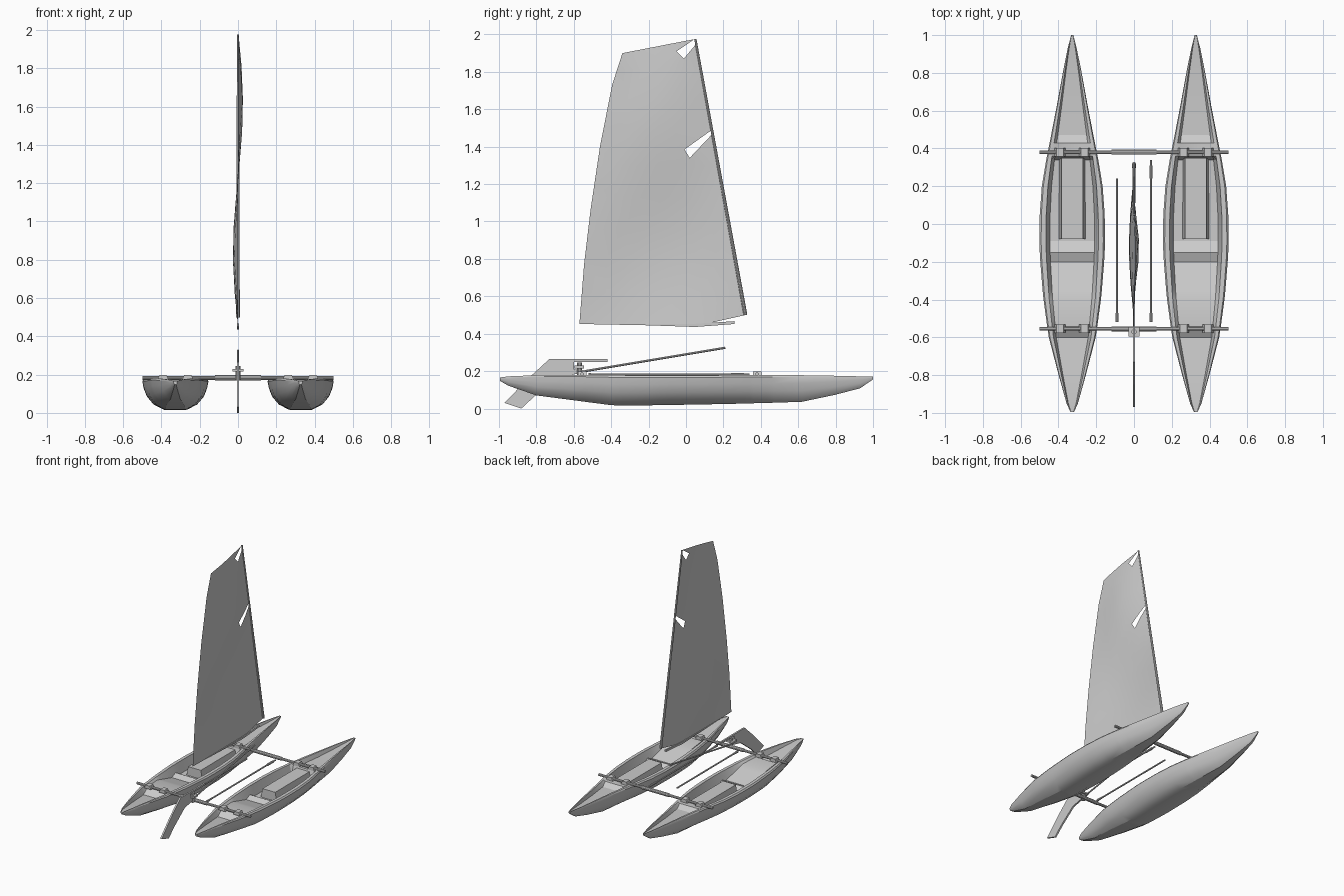
import bpy, bmesh
from math import sin, pi
from mathutils import Vector, Matrix

if "Cube" in bpy.data.objects:
    bpy.data.objects.remove(bpy.data.objects["Cube"])

HX = 0.327  # hull centre line


def finish(name, bm, smooth=None, mirror=False):
    if smooth != 'open':
        bmesh.ops.recalc_face_normals(bm, faces=bm.faces)
    me = bpy.data.meshes.new(name)
    bm.to_mesh(me)
    bm.free()
    ob = bpy.data.objects.new(name, me)
    bpy.context.collection.objects.link(ob)
    if mirror:
        ob.modifiers.new("mirror", 'MIRROR')
    if smooth:
        bpy.ops.object.select_all(action='DESELECT')
        ob.select_set(True)
        bpy.context.view_layer.objects.active = ob
        bpy.ops.object.shade_smooth_by_angle(angle=0.5)
    return ob


def rod(name, a, b, r1, r2=None, sides=10, mirror=False):
    a, b = Vector(a), Vector(b)
    d = b - a
    bm = bmesh.new()
    m = Matrix.Translation((a + b) / 2) @ d.to_track_quat('Z', 'Y').to_matrix().to_4x4()
    bmesh.ops.create_cone(bm, cap_ends=True, segments=sides, radius1=r1,
                          radius2=r1 if r2 is None else r2, depth=d.length, matrix=m)
    return finish(name, bm, 0.5, mirror)


def box(name, loc, size, taper=1.0, mirror=False):
    bm = bmesh.new()
    bmesh.ops.create_cube(bm, size=1)
    for v in bm.verts:
        k = taper if v.co.z > 0 else 1
        v.co = Vector((v.co.x * size[0] * k, v.co.y * size[1], v.co.z * size[2])) + Vector(loc)
    return finish(name, bm, None, mirror)


def side_plate(name, outline, thick, x=0.0):
    bm = bmesh.new()
    f = bm.faces.new([bm.verts.new((x - thick / 2, y, z)) for y, z in outline])
    ext = bmesh.ops.extrude_face_region(bm, geom=[f])
    bmesh.ops.translate(bm, vec=(thick, 0, 0),
                        verts=[v for v in ext['geom'] if isinstance(v, bmesh.types.BMVert)])
    return finish(name, bm)


# hulls: stations of (y, half width, keel z, rim z, deck floor z)
stations = [
    (-0.995, .010, .148, .166, .164), (-0.95, .030, .122, .172, .165),
    (-0.80, .072, .070, .178, .150), (-0.60, .124, .044, .180, .130),
    (-0.54, .133, .036, .180, .168), (-0.40, .152, .018, .178, .165),
    (-0.35, .157, .016, .178, .150), (-0.20, .169, .017, .177, .105),
    (-0.15, .172, .018, .177, .125), (-0.09, .173, .019, .177, .092),
    (0.05, .172, .021, .177, .092), (0.20, .161, .024, .178, .095),
    (0.34, .138, .027, .180, .105), (0.36, .134, .028, .180, .172),
    (0.43, .120, .030, .180, .172), (0.47, .112, .031, .180, .145),
    (0.62, .083, .036, .178, .145), (0.80, .050, .074, .175, .152),
    (0.93, .024, .108, .172, .160), (1.0, .006, .155, .170, .168)]
bm = bmesh.new()
rings = []
for y, w, zk, zg, zr in stations:
    h = zg - zk
    half = [(.36 * w, zk), (.66 * w, zk + .16 * h), (.86 * w, zk + .42 * h), (.96 * w, zk + .70 * h),
            (w, zg - .07 * h), (.95 * w, zg), (.80 * w, zg), (.68 * w, zr)]
    pts = half + [(-x, z) for x, z in reversed(half)]
    rings.append([bm.verts.new((HX + x, y, z)) for x, z in pts])
n = len(rings[0])
for a, b in zip(rings, rings[1:]):
    for i in range(n):
        bm.faces.new((a[i], a[(i + 1) % n], b[(i + 1) % n], b[i]))
bm.faces.new(rings[0])
bm.faces.new(rings[-1])
finish("hulls", bm, 0.5, True)

# raised console between the foot wells
box("cockpit_console", (HX, 0.135, .125), (.14, .43, .075), .8, True)

# cross beams with sleeves and hull brackets
for label, y in (("rear", 0.38), ("front", -0.555)):
    rod(label + "_cross_beam", (-.5, y, .183), (.5, y, .183), .010)
    rod(label + "_beam_sleeve", (-.12, y, .183), (.12, y, .183), .014)
    for side, dx in (("inner", -.065), ("outer", .065)):
        box(label + "_" + side + "_bracket", (HX + dx, y, .186), (.06, .045, .026), .6, True)

# fore-and-aft rods between the hulls
for label, x, y1 in (("left", -.09, .24), ("right", .09, .34)):
    rod(label + "_long_rod", (x, -.52, .18), (x, y1, .18), .006)
    rod(label + "_rod_end", (x, -.52, .18), (x, -.45, .18), .009, .006)
rod("right_rod_grip", (.09, .24, .18), (.09, .31, .18), .009)

# rudder, its mount and the tiller
side_plate("rudder", [(-.97, .03), (-.88, .0), (-.81, .065), (-.68, .165), (-.54, .195),
                      (-.54, .205), (-.6, .21), (-.6, .25), (-.42, .25), (-.42, .265),
                      (-.73, .265), (-.85, .155)], .013)
box("rudder_mount", (0, -.57, .222), (.06, .05, .014))
rod("rudder_pin", (0, -.57, .17), (0, -.57, .245), .014)
rod("tiller", (0, -.54, .2), (0, .21, .325), .006)

# mast along the leading edge of the sail
rod("mast", (0, .318, .5), (0, .05, 1.975), .010, .006)

# sail: notched outline, sliced and given an S-shaped camber
outline = [(-.57, .452), (.05, .44), (.32, .5), (.143, 1.47), (.02, 1.34), (-.008, 1.385),
           (.139, 1.49), (.055, 1.95), (-.012, 1.87), (-.05, 1.91), (.046, 1.975),
           (-.34, 1.9), (-.395, 1.73), (-.46, 1.4), (-.51, 1.065), (-.545, .77)]
bm = bmesh.new()
bm.faces.new([bm.verts.new((0, y, z)) for y, z in outline])
cuts = [((0, 0, .45 + .17 * i), (0, 0, 1)) for i in range(1, 9)]
cuts += [((0, -.5 + .12 * i, .45), (0, 1, .15)) for i in range(1, 7)]
for co, no in cuts:
    bmesh.ops.bisect_plane(bm, geom=bm.verts[:] + bm.edges[:] + bm.faces[:],
                           plane_co=co, plane_no=no)
for v in bm.verts:
    luff = .32 - .183 * (v.co.z - .5)
    chord = .89 - .35 * (v.co.z - .45)
    u = min(max((luff - v.co.y) / chord, 0), 1)
    v.co.x = -.027 * sin(2 * pi * (v.co.z - .45) / 1.55) * sin(pi * u)
bmesh.ops.triangulate(bm, faces=bm.faces[:])
finish("sail", bm, 'open')

# thin boom under the sail foot
side_plate("boom", [(-.41, .452), (.05, .436), (.26, .452), (.26, .467), (.05, .453)], .012)
